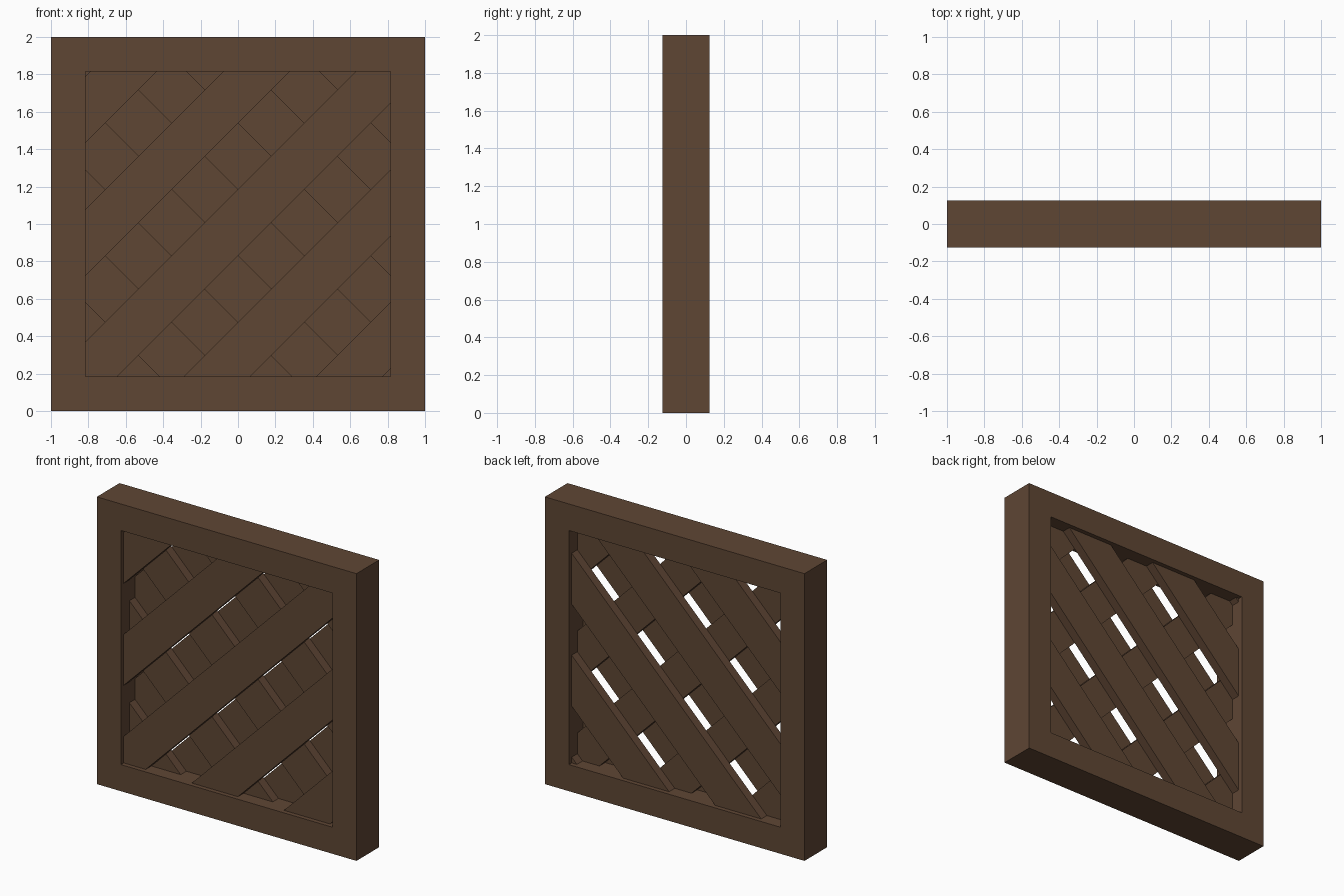
import bpy, bmesh, math
from mathutils import Vector, Matrix

cube = bpy.data.objects.get("Cube")
if cube:
    bpy.data.objects.remove(cube, do_unlink=True)

DEPTH = 0.25        # frame depth
HALF = 0.815        # half the opening
WIDTH = 0.251       # slat width
THICK = 0.0625      # slat thickness

wood = bpy.data.materials.new("dark_brown_wood")
wood.use_nodes = True
brown = (0.114, 0.061, 0.034, 1)
wood.diffuse_color = brown
wood.node_tree.nodes["Principled BSDF"].inputs["Base Color"].default_value = brown


def finish(bm, name):
    bmesh.ops.recalc_face_normals(bm, faces=bm.faces)
    mesh = bpy.data.meshes.new(name)
    bm.to_mesh(mesh)
    bm.free()
    mesh.materials.append(wood)
    obj = bpy.data.objects.new(name, mesh)
    obj.location.z = 1
    bpy.context.collection.objects.link(obj)


def make_frame():
    # square ring in the xz plane, extruded to depth
    bm = bmesh.new()
    loops = []
    for r in (1, HALF):
        loops.append([bm.verts.new((x * r, -DEPTH / 2, z * r))
                      for x, z in ((-1, -1), (1, -1), (1, 1), (-1, 1))])
    outer, inner = loops
    for i in range(4):
        j = (i + 1) % 4
        bm.faces.new((outer[i], outer[j], inner[j], inner[i]))
    ext = bmesh.ops.extrude_face_region(bm, geom=bm.faces[:])
    moved = [g for g in ext["geom"] if isinstance(g, bmesh.types.BMVert)]
    bmesh.ops.translate(bm, verts=moved, vec=(0, DEPTH, 0))
    finish(bm, "frame")


def make_slat(name, offset, y, angle):
    # long board turned diagonally, then trimmed to the opening
    bm = bmesh.new()
    bmesh.ops.create_cube(bm, size=1, matrix=Matrix.Rotation(angle, 4, "Y")
                          @ Matrix.Translation((0, y, offset))
                          @ Matrix.Diagonal((4, THICK, WIDTH, 1)))
    for normal in (Vector((1, 0, 0)), Vector((-1, 0, 0)),
                   Vector((0, 0, 1)), Vector((0, 0, -1))):
        cut = bmesh.ops.bisect_plane(bm, geom=bm.verts[:] + bm.edges[:] + bm.faces[:],
                                     plane_co=normal * HALF, plane_no=normal,
                                     clear_outer=True)
        edges = [g for g in cut["geom_cut"] if isinstance(g, bmesh.types.BMEdge)]
        if edges:
            bmesh.ops.contextual_create(bm, geom=edges)
    if bm.faces:
        finish(bm, name)
    else:
        bm.free()


make_frame()

# front and back boards rise to the right and alternate; middle boards cross them
RISE = -math.pi / 4
START = 0.0053
for i in range(-5, 6):
    offset = START + i * WIDTH
    if i % 2 == 0:
        make_slat(f"front_slat_{i + 6}", offset, -THICK, RISE)
        make_slat(f"middle_slat_{i + 6}", offset, 0, -RISE)
    else:
        make_slat(f"back_slat_{i + 6}", offset, THICK, RISE)
